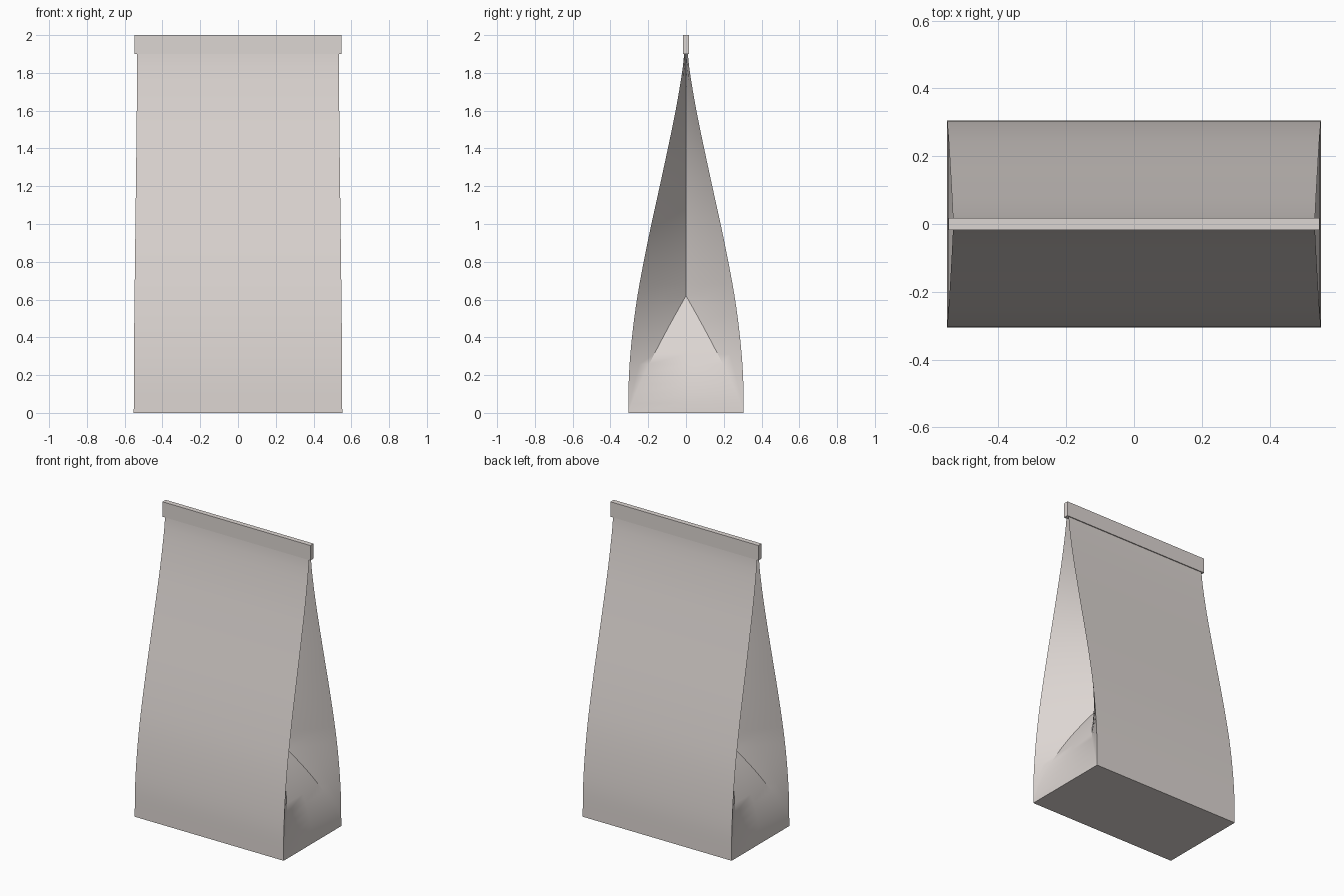
import bpy, bmesh

if "Cube" in bpy.data.objects:
    bpy.data.objects.remove(bpy.data.objects["Cube"])

paper = bpy.data.materials.new("warm_grey_paper")
paper.diffuse_color = (0.72, 0.67, 0.645, 1)
paper.use_nodes = True
paper.node_tree.nodes["Principled BSDF"].inputs["Base Color"].default_value = paper.diffuse_color

FOLD_Z = 0.62   # height where the side gusset starts
TOP_Z = 1.95    # paper ends inside the clip
DEPTH = [(0, .305), (.2, .302), (.4, .286), (.6, .260), (.8, .224), (1, .183), (1.2, .139),
         (1.4, .096), (1.6, .055), (1.8, .021), (1.9, .010), (1.95, .009)]
WIDTH = [(0, .552), (.4, .550), (1, .543), (1.5, .537), (1.95, .533)]


def sample(table, z):
    """Smooth (Catmull-Rom style) interpolation of a profile."""
    n = len(table)
    i = max(k for k in range(n - 1) if table[k][0] <= z + 1e-9)

    def slope(k):
        a, b = table[max(k - 1, 0)], table[min(k + 1, n - 1)]
        return (b[1] - a[1]) / (b[0] - a[0])
    (z0, v0), (z1, v1) = table[i], table[i + 1]
    h = z1 - z0
    t = (z - z0) / h
    return ((2*t**3 - 3*t*t + 1) * v0 + (t**3 - 2*t*t + t) * h * slope(i)
            + (3*t*t - 2*t**3) * v1 + (t**3 - t*t) * h * slope(i + 1))


def section(z):
    """Horizontal outline of the bag, counter-clockwise."""
    w, d = sample(WIDTH, z), sample(DEPTH, z)
    if z < FOLD_Z:
        s = z / FOLD_Z
        crease = min(d, .305 * (1 - s ** 1.163))
        inset = .25 * s ** 1.81
    else:
        crease = 0
        inset = .25 + .05 * (z - FOLD_Z) / (TOP_Z - FOLD_Z)
    x = w - inset
    right = [(w, -d), ((w + x) / 2, -(d + crease) / 2), (x, -crease), (x, 0),
             (x, crease), ((w + x) / 2, (d + crease) / 2), (w, d)]
    return [(px, py, z) for px, py in right] + [(-px, -py, z) for px, py in right]


def finish(name, bm):
    mesh = bpy.data.meshes.new(name)
    bm.to_mesh(mesh)
    bm.free()
    ob = bpy.data.objects.new(name, mesh)
    bpy.context.collection.objects.link(ob)
    mesh.materials.append(paper)
    return ob


# Paper bag: lofted sections with folded-in sides
levels = [FOLD_Z * i / 12 for i in range(13)]
levels += [FOLD_Z + (TOP_Z - FOLD_Z) * i / 22 for i in range(1, 23)]
bm = bmesh.new()
rings = [[bm.verts.new(p) for p in section(z)] for z in levels]
for low, high in zip(rings, rings[1:]):
    for i in range(len(low)):
        j = (i + 1) % len(low)
        bm.faces.new((low[i], low[j], high[j], high[i]))
bm.faces.new(rings[0][::-1])
bm.faces.new(rings[-1])
bmesh.ops.remove_doubles(bm, verts=bm.verts, dist=1e-5)
bmesh.ops.recalc_face_normals(bm, faces=bm.faces)
bag = finish("paper_bag", bm)
bpy.context.view_layer.objects.active = bag
bag.select_set(True)
bpy.ops.object.shade_smooth_by_angle(angle=0.5)

# Flat closure strip across the top
bm = bmesh.new()
bmesh.ops.create_cube(bm, size=1)
for v in bm.verts:
    v.co = (v.co.x * 1.096, v.co.y * .034, 1.95 + v.co.z * .1)
finish("top_strip", bm)
